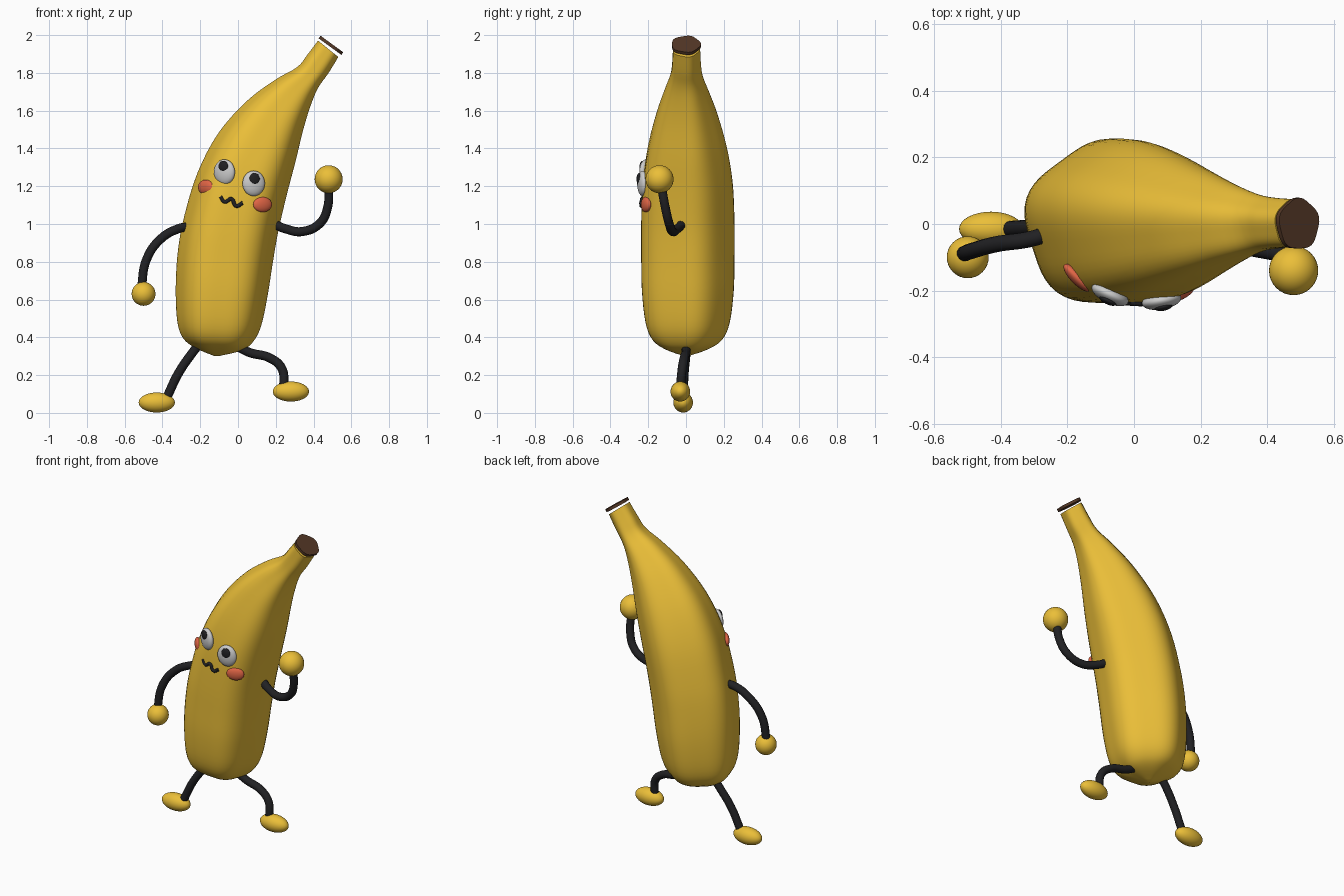
import bpy, bmesh, math
from mathutils import Vector

if "Cube" in bpy.data.objects:
    bpy.data.objects.remove(bpy.data.objects["Cube"])


def material(name, rgb):
    m = bpy.data.materials.new(name)
    m.diffuse_color = (*rgb, 1)
    m.use_nodes = True
    m.node_tree.nodes["Principled BSDF"].inputs["Base Color"].default_value = m.diffuse_color
    return m


YELLOW = material("yellow", (0.83, 0.52, 0.04))
BLACK = material("black", (0.015, 0.015, 0.017))
BROWN = material("brown", (0.09, 0.04, 0.02))
RED = material("red", (0.75, 0.13, 0.06))
WHITE = material("white", (0.75, 0.75, 0.75))


def ellipsoid(name, loc, radii, mat, yaw=0, roll=0):
    bpy.ops.mesh.primitive_uv_sphere_add(segments=32, ring_count=20, radius=1, location=loc,
                                         rotation=(0, math.radians(roll), math.radians(yaw)))
    o = bpy.context.object
    o.name = name
    o.scale = radii
    o.data.materials.append(mat)
    bpy.ops.object.shade_smooth()
    return o


def tube(name, points, radius, mat):
    c = bpy.data.curves.new(name, 'CURVE')
    c.dimensions = '3D'
    c.bevel_depth = radius
    c.bevel_resolution = 4
    c.use_fill_caps = True
    s = c.splines.new('BEZIER')
    s.bezier_points.add(len(points) - 1)
    for b, p in zip(s.bezier_points, points):
        b.co = p
        b.handle_left_type = b.handle_right_type = 'AUTO'
    c.materials.append(mat)
    o = bpy.data.objects.new(name, c)
    bpy.context.collection.objects.link(o)
    return o


def loft(name, stations, mat, angle, n=60):
    """Skin softly five-sided sections: (left x, left z, right x, right z, depth)."""
    bm = bmesh.new()
    rings = []
    for lx, lz, rx, rz, depth in stations:
        mid = Vector(((lx + rx) / 2, 0, (lz + rz) / 2))
        side = Vector(((rx - lx) / 2, 0, (rz - lz) / 2))
        ring = []
        for i in range(n):
            a = math.tau * i / n
            k = 1 + 0.04 * math.cos(5 * (a - math.pi / 2))
            ring.append(bm.verts.new(mid + side * (k * math.cos(a) / 0.995)
                                     + Vector((0, depth * k * math.sin(a), 0))))
        rings.append(ring)
    for r, s in zip(rings, rings[1:]):
        for i in range(n):
            j = (i + 1) % n
            bm.faces.new((r[i], r[j], s[j], s[i]))
    bm.faces.new(rings[0])
    bm.faces.new(rings[-1])
    bmesh.ops.recalc_face_normals(bm, faces=bm.faces)
    me = bpy.data.meshes.new(name)
    bm.to_mesh(me)
    bm.free()
    me.materials.append(mat)
    o = bpy.data.objects.new(name, me)
    bpy.context.collection.objects.link(o)
    bpy.context.view_layer.objects.active = o
    bpy.ops.object.select_all(action='DESELECT')
    o.select_set(True)
    bpy.ops.object.shade_smooth_by_angle(angle=math.radians(angle))
    return o


def refine(rows, steps=4):
    """Catmull-Rom interpolation between the sections."""
    out = []
    for i in range(len(rows) - 1):
        q = [rows[max(i - 1, 0)], rows[i], rows[i + 1], rows[min(i + 2, len(rows) - 1)]]
        for k in range(steps):
            t = k / steps
            out.append([0.5 * (2 * b + (c - a) * t + (2 * a - 5 * b + 4 * c - d) * t * t
                               + (3 * b - a - 3 * c + d) * t ** 3) for a, b, c, d in zip(*q)])
    return out + [rows[-1]]


# Body
body = [
    (-0.125, 0.301, -0.105, 0.300, 0.010),
    (-0.220, 0.342, 0.015, 0.330, 0.110),
    (-0.287, 0.395, 0.075, 0.375, 0.182),
    (-0.318, 0.490, 0.118, 0.460, 0.222),
    (-0.325, 0.670, 0.152, 0.620, 0.243),
    (-0.313, 0.860, 0.180, 0.800, 0.247),
    (-0.280, 1.040, 0.210, 0.970, 0.247),
    (-0.210, 1.270, 0.255, 1.160, 0.238),
    (-0.100, 1.480, 0.300, 1.330, 0.208),
    (0.050, 1.650, 0.345, 1.510, 0.160),
    (0.200, 1.763, 0.387, 1.640, 0.115),
    (0.315, 1.830, 0.425, 1.725, 0.086),
    (0.368, 1.895, 0.478, 1.800, 0.076),
    (0.425, 1.970, 0.530, 1.885, 0.072),
]
loft("banana_body", refine(body), YELLOW, 50)

# Stem cap
loft("stem_cap", [(0.428, 1.982, 0.546, 1.896, 0.076),
                  (0.438, 1.996, 0.556, 1.910, 0.076)], BROWN, 30)

# Arms and hands
tube("left_arm", [(-0.26, -0.03, 0.985), (-0.31, -0.045, 0.977), (-0.41, -0.06, 0.92),
                  (-0.485, -0.08, 0.81), (-0.512, -0.09, 0.66)], 0.024, BLACK)
ellipsoid("left_hand", (-0.50, -0.10, 0.63), (0.063,) * 3, YELLOW)
tube("right_arm", [(0.19, -0.02, 1.0), (0.25, -0.045, 0.975), (0.34, -0.07, 0.96),
                   (0.435, -0.09, 1.005), (0.475, -0.11, 1.09), (0.48, -0.13, 1.20)], 0.024, BLACK)
ellipsoid("right_hand", (0.48, -0.14, 1.237), (0.074,) * 3, YELLOW)

# Legs and feet
tube("left_leg", [(-0.20, 0, 0.37), (-0.24, 0, 0.32), (-0.315, -0.01, 0.21),
                  (-0.375, -0.015, 0.085)], 0.024, BLACK)
ellipsoid("left_foot", (-0.43, -0.015, 0.055), (0.096, 0.052, 0.053), YELLOW)
tube("right_leg", [(0.0, 0, 0.35), (0.06, 0, 0.32), (0.17, -0.01, 0.29),
                   (0.232, -0.02, 0.235), (0.243, -0.03, 0.13)], 0.024, BLACK)
ellipsoid("right_foot", (0.28, -0.03, 0.113), (0.096, 0.052, 0.053), YELLOW)

# Eyes and pupils
ellipsoid("left_eye", (-0.072, -0.212, 1.275), (0.060, 0.027, 0.067), WHITE, -25)
ellipsoid("left_pupil", (-0.078, -0.230, 1.304), (0.028, 0.012, 0.030), BLACK, -25)
ellipsoid("right_eye", (0.083, -0.230, 1.215), (0.060, 0.027, 0.067), WHITE, 10)
ellipsoid("right_pupil", (0.088, -0.249, 1.238), (0.028, 0.012, 0.032), BLACK, 10)

# Cheeks
ellipsoid("left_cheek", (-0.17, -0.162, 1.195), (0.056, 0.020, 0.039), RED, -45)
ellipsoid("right_cheek", (0.13, -0.212, 1.103), (0.053, 0.020, 0.040), RED, 22)

# Wavy mouth
tube("mouth", [(-0.092, -0.226, 1.145), (-0.070, -0.230, 1.117), (-0.035, -0.234, 1.132),
               (-0.010, -0.236, 1.096), (0.025, -0.238, 1.112)], 0.010, BLACK)
